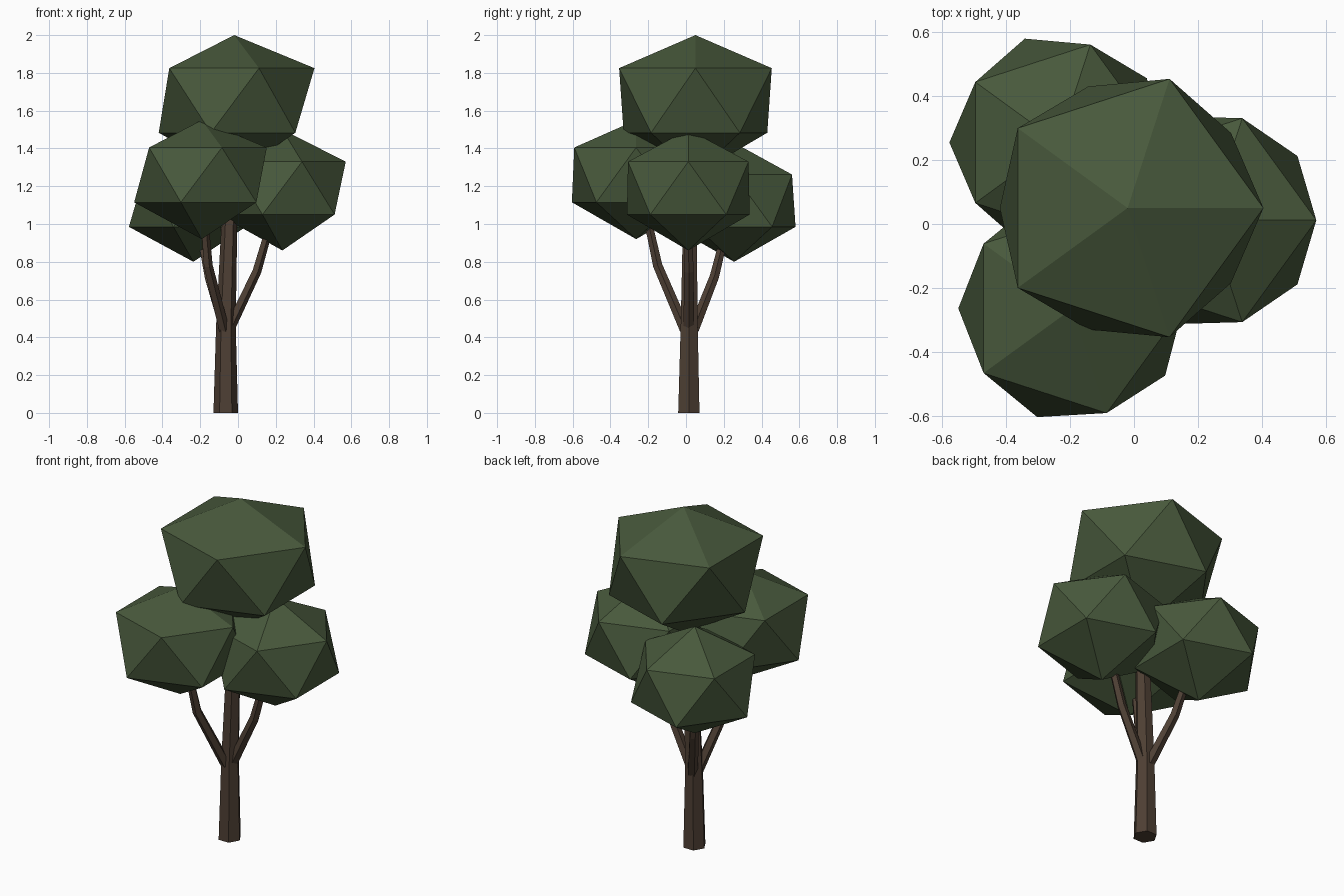
import bpy, bmesh, math
from mathutils import Vector

if "Cube" in bpy.data.objects:
    bpy.data.objects.remove(bpy.data.objects["Cube"])


def material(name, rgb):
    m = bpy.data.materials.new(name)
    m.diffuse_color = (*rgb, 1)
    m.use_nodes = True
    m.node_tree.nodes["Principled BSDF"].inputs["Base Color"].default_value = m.diffuse_color
    return m


LEAF = material("leaf_green", (0.065, 0.1, 0.045))
BARK = material("bark_brown", (0.076, 0.05, 0.034))


def finish(name, bm, mat):
    bmesh.ops.recalc_face_normals(bm, faces=bm.faces)
    me = bpy.data.meshes.new(name)
    bm.to_mesh(me)
    bm.free()
    me.materials.append(mat)
    ob = bpy.data.objects.new(name, me)
    bpy.context.collection.objects.link(ob)
    return ob


def foliage(name, x, y, r_low, r_up, levels):
    """Icosahedron with its four vertex levels (bottom to top) set by hand."""
    bm = bmesh.new()
    bmesh.ops.create_icosphere(bm, subdivisions=1, radius=1)
    for v in bm.verts:
        level = 0 if v.co.z < -0.8 else 1 if v.co.z < 0 else 2 if v.co.z < 0.8 else 3
        r = r_low if level < 2 else r_up
        v.co = (x + v.co.x * r, y + v.co.y * r, levels[level])
    return finish(name, bm, LEAF)


def limb(name, points, sides):
    """Tapered tube through (x, y, z, radius) points."""
    bm = bmesh.new()
    pos = [Vector(p[:3]) for p in points]
    rings = []
    for i, p in enumerate(points):
        d = pos[min(i + 1, len(pos) - 1)] - pos[max(i - 1, 0)]
        if i == 0 and p[2] == 0:
            d = Vector((0, 0, 1))
        q = Vector((0, 0, 1)).rotation_difference(d)
        ring = []
        for k in range(sides):
            a = 2 * math.pi * k / sides
            ring.append(bm.verts.new(pos[i] + q @ Vector((math.cos(a), math.sin(a), 0)) * p[3]))
        rings.append(ring)
    for a, b in zip(rings, rings[1:]):
        for k in range(sides):
            n = (k + 1) % sides
            bm.faces.new((a[k], a[n], b[n], b[k]))
    bm.faces.new(rings[0])
    bm.faces.new(rings[-1])
    return finish(name, bm, BARK)


# Trunk
limb("trunk", [(-.065, .015, 0, .065), (-.064, .017, .46, .052),
               (-.046, .02, 1.0, .042), (-.03, .03, 1.5, .03)], 6)

# Branches
limb("branch_right", [(-.05, .015, .44, .03), (.098, .015, .75, .026), (.2, .012, 1.1, .02)], 5)
limb("branch_front", [(-.075, -.005, .44, .03), (-.16, -.15, .78, .026), (-.185, -.22, 1.1, .02)], 5)
limb("branch_back", [(-.07, .04, .44, .03), (-.155, .15, .72, .026), (-.21, .22, 1.0, .02)], 5)

# Foliage clumps
foliage("foliage_top", -.02, .05, .447, .475, (1.26, 1.483, 1.825, 2.0))
foliage("foliage_right", .235, .012, .382, .375, (.86, 1.05, 1.33, 1.5))
foliage("foliage_front", -.192, -.264, .4, .385, (.92, 1.115, 1.405, 1.55))
foliage("foliage_back", -.236, .255, .382, .36, (.80, .985, 1.262, 1.43))
